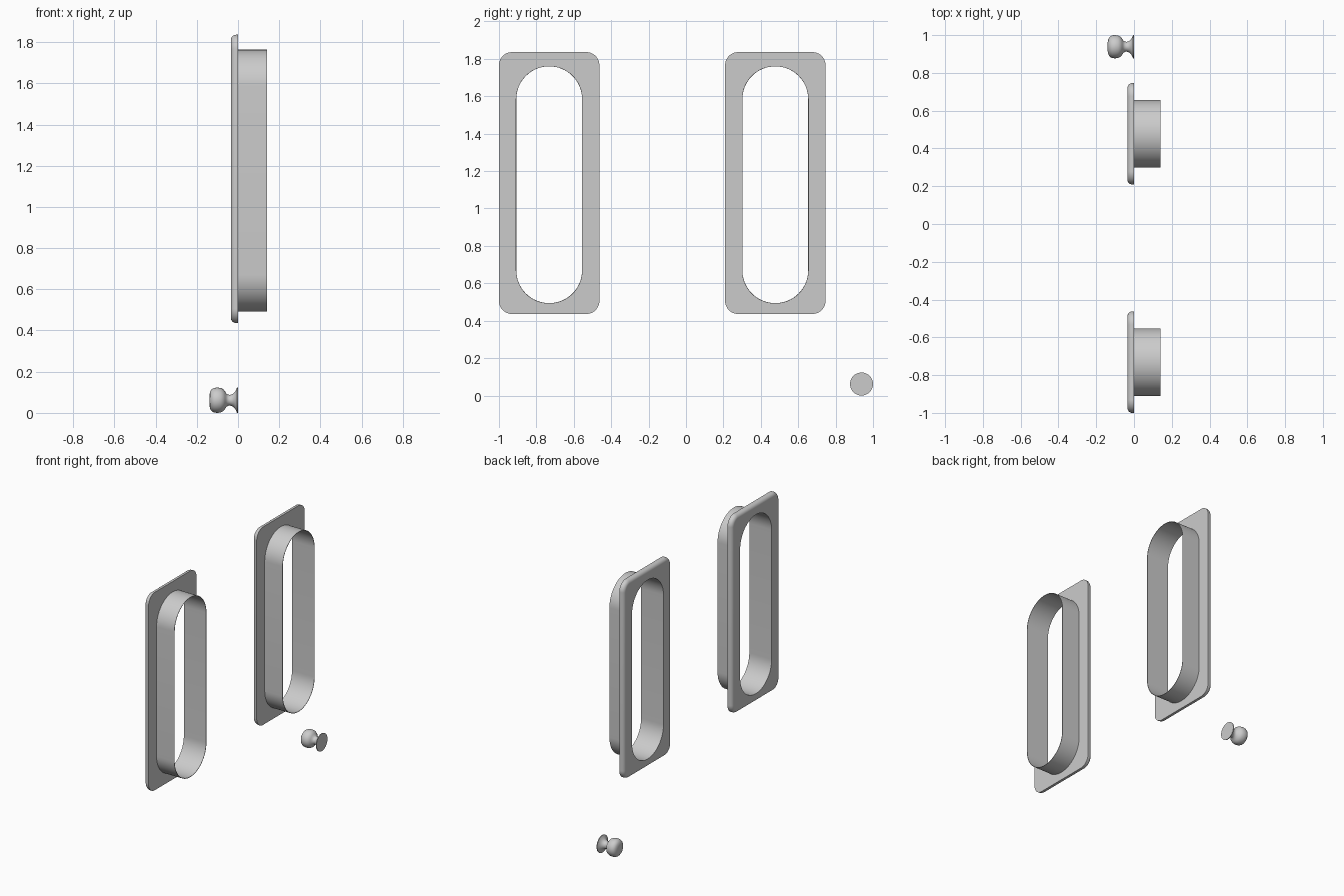
import bpy, bmesh
from math import sin, cos, pi

if "Cube" in bpy.data.objects:
    bpy.data.objects.remove(bpy.data.objects["Cube"])

SEG = 16  # segments per corner arc


def ring(x, hy, hz, r, zc):
    """Rounded rectangle in the YZ plane (a stadium when r == hy)."""
    pts = []
    for k, (sy, sz) in enumerate(((1, 1), (-1, 1), (-1, -1), (1, -1))):
        for i in range(SEG + 1):
            a = (k + i / SEG) * pi / 2
            pts.append((x, sy * (hy - r) + r * cos(a), zc + sz * (hz - r) + r * sin(a)))
    return pts


def loft(name, rings, location, closed, angle):
    """Skin consecutive rings with quads; optionally join last to first."""
    bm = bmesh.new()
    rows = [[bm.verts.new(p) for p in r] for r in rings]
    pairs = list(zip(rows, rows[1:]))
    if closed:
        pairs.append((rows[-1], rows[0]))
    for a, b in pairs:
        n = len(a)
        for i in range(n):
            j = (i + 1) % n
            bm.faces.new((a[i], a[j], b[j], b[i]))
    bmesh.ops.remove_doubles(bm, verts=bm.verts, dist=1e-5)
    bmesh.ops.recalc_face_normals(bm, faces=bm.faces)
    me = bpy.data.meshes.new(name)
    bm.to_mesh(me)
    bm.free()
    ob = bpy.data.objects.new(name, me)
    ob.location = location
    bpy.context.collection.objects.link(ob)
    bpy.ops.object.select_all(action='DESELECT')
    ob.select_set(True)
    bpy.context.view_layer.objects.active = ob
    bpy.ops.object.shade_smooth_by_angle(angle=angle)
    return ob


# Flush pulls: plate with rounded front edge and a thin stadium sleeve
HY, HZ, ZC = 0.2685, 0.70, 1.136      # plate half sizes and centre height
SY, SZ, SC = 0.179, 0.636, 1.127      # sleeve half sizes and centre height
FRONT, DEPTH, ROUND, WALL = -0.035, 0.14, 0.026, 0.003

rings = [ring(0, SY, SZ, SY, SC), ring(0, HY, HZ, 0.07, ZC)]
for i in range(7):
    a = i / 6 * pi / 2
    d = ROUND * (1 - cos(a))
    rings.append(ring(FRONT + ROUND * (1 - sin(a)), HY - d, HZ - d, 0.07 - d, ZC))
inner = SY - WALL
rings += [ring(FRONT, inner, SZ - WALL, inner, SC),
          ring(DEPTH, inner, SZ - WALL, inner, SC),
          ring(DEPTH, SY, SZ, SY, SC)]

for name, y in (("flush_pull_left", -0.7315), ("flush_pull_right", 0.4775)):
    loft(name, rings, (0, y, 0), True, pi / 6)

# Round knob: flared foot, thin neck and domed head turned about the X axis
profile = [(0, 0), (0, .0615), (-.005, .0615), (-.009, .051), (-.016, .039),
           (-.026, .030), (-.038, .026), (-.048, .027), (-.056, .032),
           (-.063, .043), (-.071, .053), (-.084, .0595), (-.100, .0615),
           (-.115, .060), (-.127, .054), (-.135, .043), (-.139, .025), (-.140, 0)]
N = 48
turned = [[(x, r * cos(2 * pi * i / N), r * sin(2 * pi * i / N)) for i in range(N)]
          for x, r in profile[1:-1]]
knob = loft("knob", turned, (0, 0.9385, 0.0615), False, pi / 4)

# Close the knob ends
bm = bmesh.new()
bm.from_mesh(knob.data)
bmesh.ops.holes_fill(bm, edges=[e for e in bm.edges if e.is_boundary], sides=0)
bmesh.ops.recalc_face_normals(bm, faces=bm.faces)
bm.to_mesh(knob.data)
bm.free()
bpy.ops.object.shade_smooth_by_angle(angle=pi / 4)
